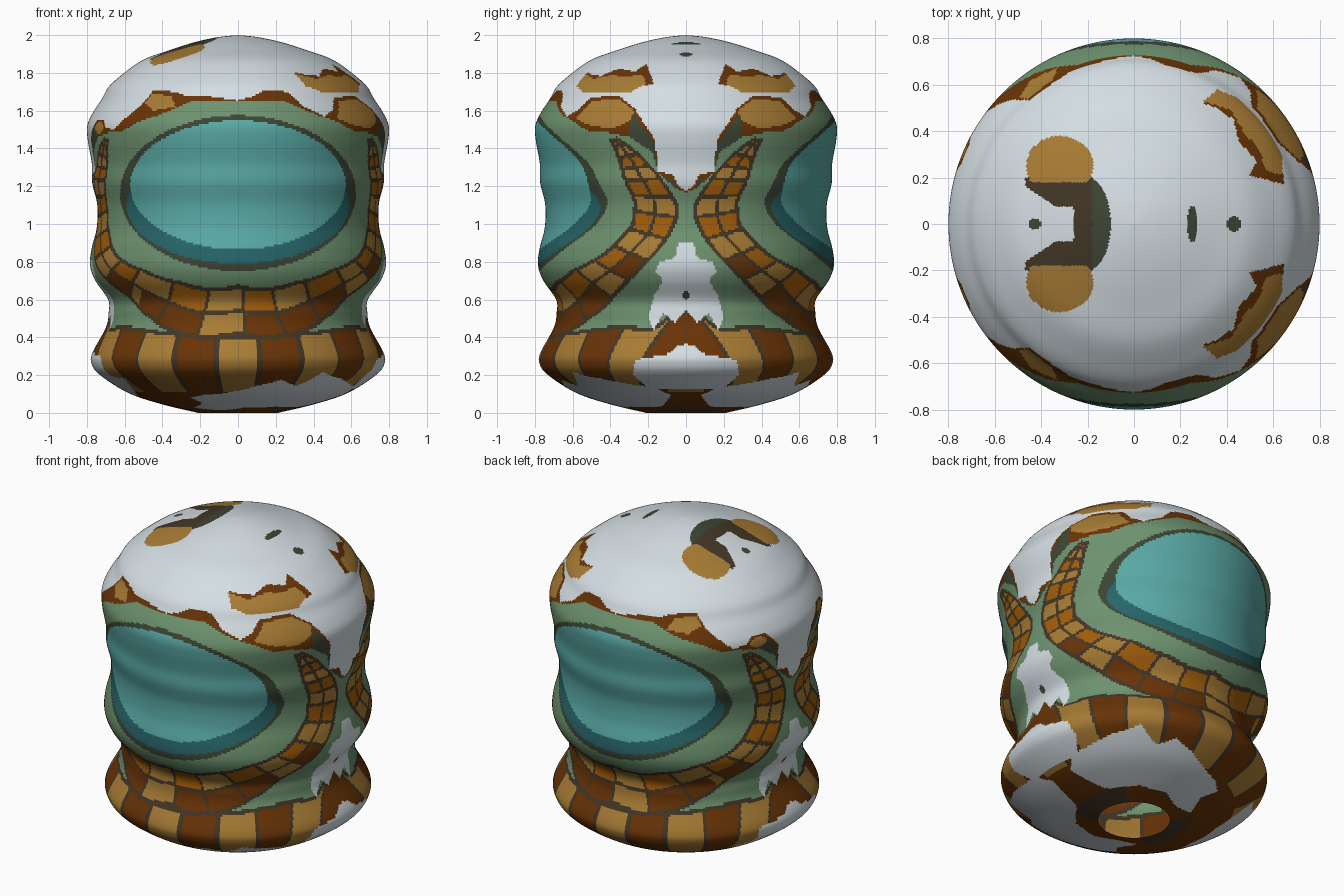
import bpy
import bmesh
import math
from mathutils import Vector

cube = bpy.data.objects.get("Cube")
if cube:
    bpy.data.objects.remove(cube, do_unlink=True)

# Palette, linear values
PALETTE = {
    "white": (.66, .73, .77), "green": (.155, .29, .16),
    "light_teal": (.1, .4, .38), "dark_teal": (.02, .13, .14),
    "outline": (.055, .037, .019), "dark_green": (.045, .06, .035),
    "gold": (.39, .2, .035), "brown": (.14, .034, .002),
    "orange": (.36, .11, .003),
}
COLOUR_INDEX = {name: i for i, name in enumerate(PALETTE)}


def make_material(name, colour):
    material = bpy.data.materials.new(name)
    material.use_nodes = True
    material.diffuse_color = (*colour, 1)
    shader = material.node_tree.nodes["Principled BSDF"]
    shader.inputs["Base Color"].default_value = (*colour, 1)
    shader.inputs["Roughness"].default_value = .6
    return material


# Shared helpers
def interpolate(table, key):
    """Piecewise linear lookup in a sorted list of pairs."""
    if key <= table[0][0]:
        return table[0][1]
    for (a, low), (b, high) in zip(table, table[1:]):
        if key <= b:
            return low + (high - low) * (key - a) / (b - a)
    return table[-1][1]


def inside(polygon, u, v):
    """Even-odd test of a point against a closed outline."""
    result = False
    previous = polygon[-1]
    for corner in polygon:
        if (corner[1] > v) != (previous[1] > v):
            share = (v - corner[1]) / (previous[1] - corner[1])
            if u < corner[0] + share * (previous[0] - corner[0]):
                result = not result
        previous = corner
    return result


def in_ellipse(u, v, centre_u, centre_v, half_u, half_v):
    return ((u - centre_u) / half_u) ** 2 + ((v - centre_v) / half_v) ** 2 < 1


def smooth_path(points, spacing):
    """Evenly spaced Catmull-Rom curve through the given points."""
    points = [Vector(p) for p in points]
    padded = [points[0]] + points + [points[-1]]
    path = []
    for a, b, c, d in zip(padded, padded[1:], padded[2:], padded[3:]):
        steps = max(1, round((c - b).length / spacing))
        for i in range(steps):
            s = i / steps
            path.append(b + (c - a) * (s / 2)
                        + (a * 2 - b * 5 + c * 4 - d) * (s * s / 2)
                        + (b * 3 - a - c * 3 + d) * (s ** 3 / 2))
    return path + [points[-1]]


# Edges of the painted regions: degrees away from the front (or back), height
WHITE_LEFT = [(0, 1.655), (5, 1.67), (12, 1.71), (22, 1.7), (28, 1.62), (36, 1.57),
              (41, 1.6), (45, 1.67), (60, 1.68), (69, 1.61), (74, 1.53), (78, 1.45),
              (79, 1.28), (85, 1.26), (87, 1.2), (90, 1.18)]
WHITE_RIGHT = [(0, 1.655), (12, 1.675), (22, 1.675), (28, 1.7), (40, 1.71), (44, 1.62),
               (55, 1.5), (61, 1.51), (64, 1.55), (71, 1.55), (78, 1.45), (79, 1.28),
               (85, 1.26), (87, 1.2), (90, 1.18)]
GREEN_TOP = [(0, 1.65), (20, 1.65), (32, 1.58), (42, 1.54), (50, 1.49), (57, 1.49),
             (68, 1.46), (77, 1.38), (79, 1.27), (86, 1.19), (90, 1.17)]
RING_TOP = [(0, .41), (31, .43), (60, .465), (75, .45), (82, .51), (90, .55)]
GOLD_LEFT = [(42, 1.56), (47, 1.65), (60, 1.665), (69, 1.6), (68, 1.55), (61, 1.505), (50, 1.525)]
GOLD_RIGHT = [(26, 1.62), (30, 1.68), (40, 1.69), (42, 1.64), (36, 1.6)]

# Outlines seen from above: across, distance from the middle
UPPER_BROWN = [(.3, .52), (.36, .57), (.47, .52), (.57, .4), (.63, .3), (.65, .17),
               (.5, .21), (.53, .27), (.45, .36), (.43, .45), (.36, .5)]
UPPER_GOLD = [(.3, .53), (.36, .58), (.48, .53), (.58, .41), (.64, .3), (.64, .21),
              (.57, .23), (.54, .32), (.47, .4), (.42, .49)]
UNDER_SPLAT = [(.55, .44), (.58, .35), (.62, .17), (.55, .08), (.33, .13), (.2, .29),
               (.03, .33), (-.1, .26), (-.23, .24), (-.19, .38), (-.25, .46), (-.18, .53),
               (.09, .64), (.23, .66), (.31, .57), (.45, .6)]
# Outlines seen from the side: distance from the middle, height
SIDE_SPLAT = [(-.1, .91), (.04, .9), (.06, .82), (.14, .8), (.16, .75), (.12, .7),
              (.17, .62), (.2, .5), (.17, .44), (.12, .53), (.06, .48), (0, .55), (-.1, .55)]
LOW_SPLAT = [(-.1, .37), (.04, .36), (.1, .31), (.27, .28), (.28, .2), (.2, .13), (-.1, .13)]
# Outline seen from the front
CORNER_SPLAT = [(-.8, .33), (-.73, .3), (-.7, .2), (-.6, .18), (-.53, .09), (-.7, .07), (-.8, .1)]


def around_visor(degrees, z):
    """Polar position about the visor centre; zero points straight down."""
    u, w = degrees * .0136, z - 1.2
    return math.degrees(math.atan2(u, -w)), math.hypot(u, w)


BAND_INNER = [around_visor(*p) for p in (
    (0, .68), (24, .7), (39, .76), (57, .86), (67, 1), (68, 1.12), (64, 1.25), (59, 1.45))]
BAND_OUTER = [around_visor(*p) for p in (
    (0, .41), (31, .43), (43, .5), (58, .62), (69, .72), (82, .9), (87, 1.03),
    (87, 1.1), (80, 1.25), (71, 1.38), (62, 1.47))]
BAND_END = 107
TAIL = [52, 61, 69, 76, 82, 87, 92, 96, 100, 104, BAND_END]
BAND_CUTS = [-a for a in reversed(TAIL)] + [-36, -17, 3, 20, 37] + TAIL
CENTRE_TILE = BAND_CUTS.index(3)


def paint_band(side, angle, radius):
    """Two rows of tiles that curl up around the visor."""
    if angle > BAND_END:
        return None
    inner, outer = interpolate(BAND_INNER, angle), interpolate(BAND_OUTER, angle)
    width = outer - inner
    across = (radius - inner) / width
    if not 0 <= across <= 1:
        return None
    signed = side * angle
    gap = min(abs(signed - cut) for cut in BAND_CUTS)
    if min(math.radians(gap) * radius, abs(across - .5) * width,
           across * width * .4, (1 - across) * width * .4) < .0095:
        return "outline"
    tile = sum(signed > cut for cut in BAND_CUTS)
    if across < .5:
        return "gold" if (tile - CENTRE_TILE) % 2 == 0 else "orange"
    if angle < 48:
        return "gold" if tile == CENTRE_TILE else "brown"
    if angle < 70:
        return "gold" if tile % 2 else "brown"
    return "gold" if tile % 2 else "orange"


def paint_ring(x, depth, z, degrees, edge):
    """Wide tiles around the base, with white splashes below."""
    if (z < .25 and inside(UNDER_SPLAT, x, depth) or inside(CORNER_SPLAT, x, z)
            or abs(x) > .3 and inside(LOW_SPLAT, depth, z)):
        return "white"
    if z < .03 and degrees > 50:
        return "outline"
    if z < .11:
        return "brown"
    # Tiles lean outwards near the sides
    step = (degrees + max(0, degrees - 45) * (.4 - z) * 1.5) / 17.3
    if edge - z < .022 or abs(step % 1 - .5) < .05:
        return "outline"
    return "brown" if round(step) % 2 else "gold"


def paint_crown(x, depth):
    """Spots and patches on top of the dome."""
    if (in_ellipse(x, depth, .25, 0, .02, .08) or in_ellipse(x, depth, .43, 0, .03, .033)
            or in_ellipse(x, depth, -.43, 0, .027, .025)):
        return "dark_green"
    if inside(UPPER_GOLD, x, depth):
        return "gold"
    if inside(UPPER_BROWN, x, depth):
        return "brown"
    if in_ellipse(x, depth, -.32, .25, .145, .13) and depth > .18:
        return "gold"
    notch = .075 + max(0, -.34 - x) * .7
    if -.47 < x < -.18 and depth < .2 and not (x < -.26 and depth < notch):
        return "outline"
    if x >= -.18 and in_ellipse(x, depth, -.2, 0, .1, .2):
        return "dark_green"
    return None


def paint(x, y, z):
    depth, wide = abs(y), abs(x)
    side = 1 if x > 0 else -1
    degrees = math.degrees(math.atan2(wide, depth))
    # Dome
    if z > 1.7:
        spot = paint_crown(x, depth)
        if spot:
            return spot
    snow = interpolate(WHITE_LEFT if x > 0 else WHITE_RIGHT, degrees)
    if z > snow:
        return "white"
    if z > interpolate(GREEN_TOP, degrees):
        if inside(GOLD_LEFT if x > 0 else GOLD_RIGHT, degrees, z):
            return "gold"
        if x < 0 and in_ellipse(degrees, z, 67, 1.51, 4, .03):
            return "gold"
        return "brown" if degrees < 68 or z > snow - .03 else "dark_green"
    # Visor
    if in_ellipse(wide, z, 0, 1.207, .57, .342):
        return "light_teal"
    if in_ellipse(wide, z, 0, 1.163, .624, .413):
        return "dark_teal" if in_ellipse(wide, z, 0, 1.1, .59, .31) else "dark_green"
    # Tiled band, base ring and the green between them
    tile = paint_band(side, *around_visor(degrees, z))
    if tile:
        return tile
    edge = interpolate(RING_TOP, degrees)
    if inside(SIDE_SPLAT, depth, z):
        return "dark_green" if in_ellipse(depth, z, 0, .62, .016, .022) else "white"
    if z < edge:
        return paint_ring(x, depth, z, degrees, edge)
    return "green"


# Turned shell, open underneath
PROFILE = [(.21, 0), (.4, .045), (.58, .105), (.73, .2), (.775, .26), (.77, .32), (.7, .45),
           (.685, .53), (.688, .6), (.755, .7), (.783, .78), (.775, .87), (.748, .98),
           (.745, 1.1), (.772, 1.22), (.774, 1.32), (.795, 1.44), (.798, 1.52), (.768, 1.59),
           (.722, 1.66), (.685, 1.725), (.615, 1.79), (.5, 1.87), (.35, 1.925), (.22, 1.965),
           (.1, 1.99), (0, 2)]

bm = bmesh.new()
verts = [bm.verts.new((max(p.x, 0), 0, p.y)) for p in smooth_path(PROFILE, .011)]
edges = [bm.edges.new(pair) for pair in zip(verts, verts[1:])]
bmesh.ops.spin(bm, geom=verts + edges, cent=(0, 0, 0), axis=(0, 0, 1),
               angle=math.tau, steps=480, use_duplicate=False)
bmesh.ops.remove_doubles(bm, verts=bm.verts, dist=.00005)
bmesh.ops.recalc_face_normals(bm, faces=bm.faces)
for face in bm.faces:
    face.smooth = True
    face.material_index = COLOUR_INDEX[paint(*face.calc_center_median())]

mesh = bpy.data.meshes.new("painted_shell")
bm.to_mesh(mesh)
bm.free()
for name, colour in PALETTE.items():
    mesh.materials.append(make_material(name, colour))
shell = bpy.data.objects.new("painted_shell", mesh)
bpy.context.collection.objects.link(shell)
